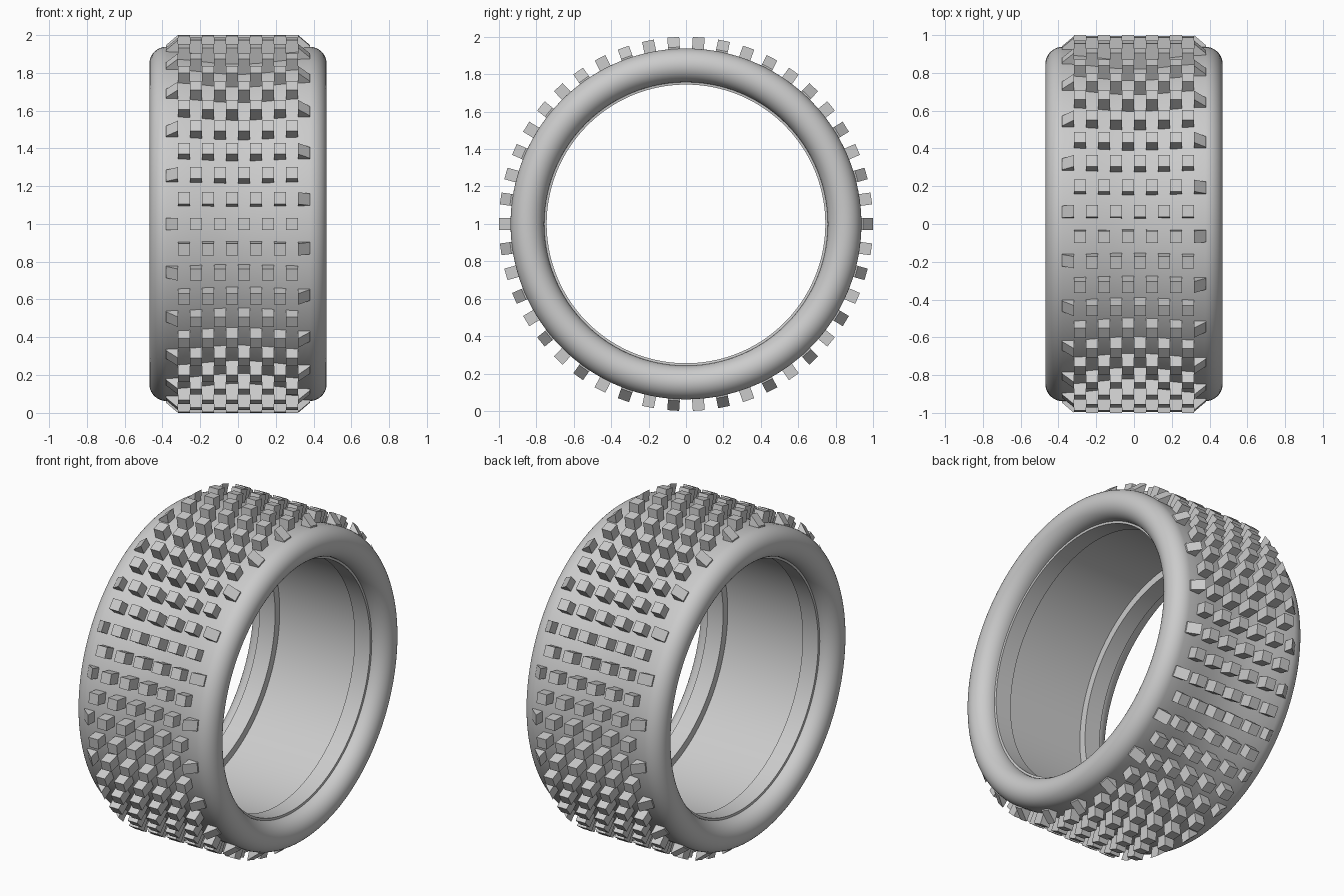
import bpy, bmesh
from math import pi, sin, cos, radians
from mathutils import Matrix, Vector

cube = bpy.data.objects.get("Cube")
if cube:
    bpy.data.objects.remove(cube, do_unlink=True)

rubber = bpy.data.materials.new("grey_rubber")
rubber.use_nodes = True
GREY = (0.6, 0.6, 0.6, 1)
rubber.diffuse_color = GREY
rubber.node_tree.nodes["Principled BSDF"].inputs["Base Color"].default_value = GREY

ROWS = 46          # tread rows around the tyre
STEP = 0.0635      # knob width, half the column pitch
TREAD_R, TOP_R, ROOT_R = 0.938, 1.0, 0.88
DISH = 0.03        # tread hollow at the centre line
CENTRE = Vector((0, 0, 1))


def make_object(name, bm):
    bmesh.ops.recalc_face_normals(bm, faces=bm.faces)
    mesh = bpy.data.meshes.new(name)
    bm.to_mesh(mesh)
    bm.free()
    mesh.materials.append(rubber)
    obj = bpy.data.objects.new(name, mesh)
    obj.location = CENTRE
    bpy.context.collection.objects.link(obj)
    return obj


# Tyre carcass: half profile (x, radius), mirrored, then spun about x
mid_x, mid_r, bulge_x, bulge_r = 0.377, 0.848, 0.092, 0.09
half = [(mid_x * t, TREAD_R - DISH * (1 + cos(pi * t)) / 2)
        for t in (0.1, 0.3, 0.5, 0.7, 0.85)]
half += [(mid_x + bulge_x * cos(a), mid_r + bulge_r * sin(a))
         for a in (radians(90 - 180 * i / 20) for i in range(21))]
half += [(0.375, 0.745), (0.27, 0.745), (0.27, 0.79)]   # bead and liner
profile = half + [(-x, r) for x, r in reversed(half)]

bm = bmesh.new()
verts = [bm.verts.new((x, -r, 0)) for x, r in profile]
edges = [bm.edges.new((verts[i - 1], verts[i])) for i in range(len(verts))]
bmesh.ops.spin(bm, geom=verts + edges, cent=(0, 0, 0), axis=(1, 0, 0),
               angle=2 * pi, steps=138, use_merge=True)
bmesh.ops.remove_doubles(bm, verts=bm.verts, dist=1e-5)
carcass = make_object("tyre_carcass", bm)
bpy.context.view_layer.objects.active = carcass
carcass.select_set(True)
bpy.ops.object.shade_smooth_by_angle(angle=radians(35))
carcass.select_set(False)


def add_block(bm, x, row, slope_side=0):
    """Radial block; slope_side drops its top on that side."""
    geom = bmesh.ops.create_cube(bm, size=1)["verts"]
    for v in geom:
        top = v.co.y < 0
        outer = v.co.x * slope_side > 0
        radius = ROOT_R if not top else TREAD_R + 0.008 if outer else TOP_R
        v.co = Vector((x + v.co.x * STEP, -radius, v.co.z * STEP))
    bmesh.ops.rotate(bm, verts=geom, cent=(0, 0, 0),
                     matrix=Matrix.Rotation(-2 * pi * row / ROWS, 3, 'X'))


# Staggered tread: each row mirrors the one before it
knobs, shoulders = bmesh.new(), bmesh.new()
for row in range(ROWS):
    side = 1 if row % 2 else -1
    for column in range(5):
        add_block(knobs, side * STEP * (2 * column - 4.5), row)
    add_block(shoulders, side * STEP * 5.5, row, side)
make_object("tread_knobs", knobs)
make_object("shoulder_knobs", shoulders)
